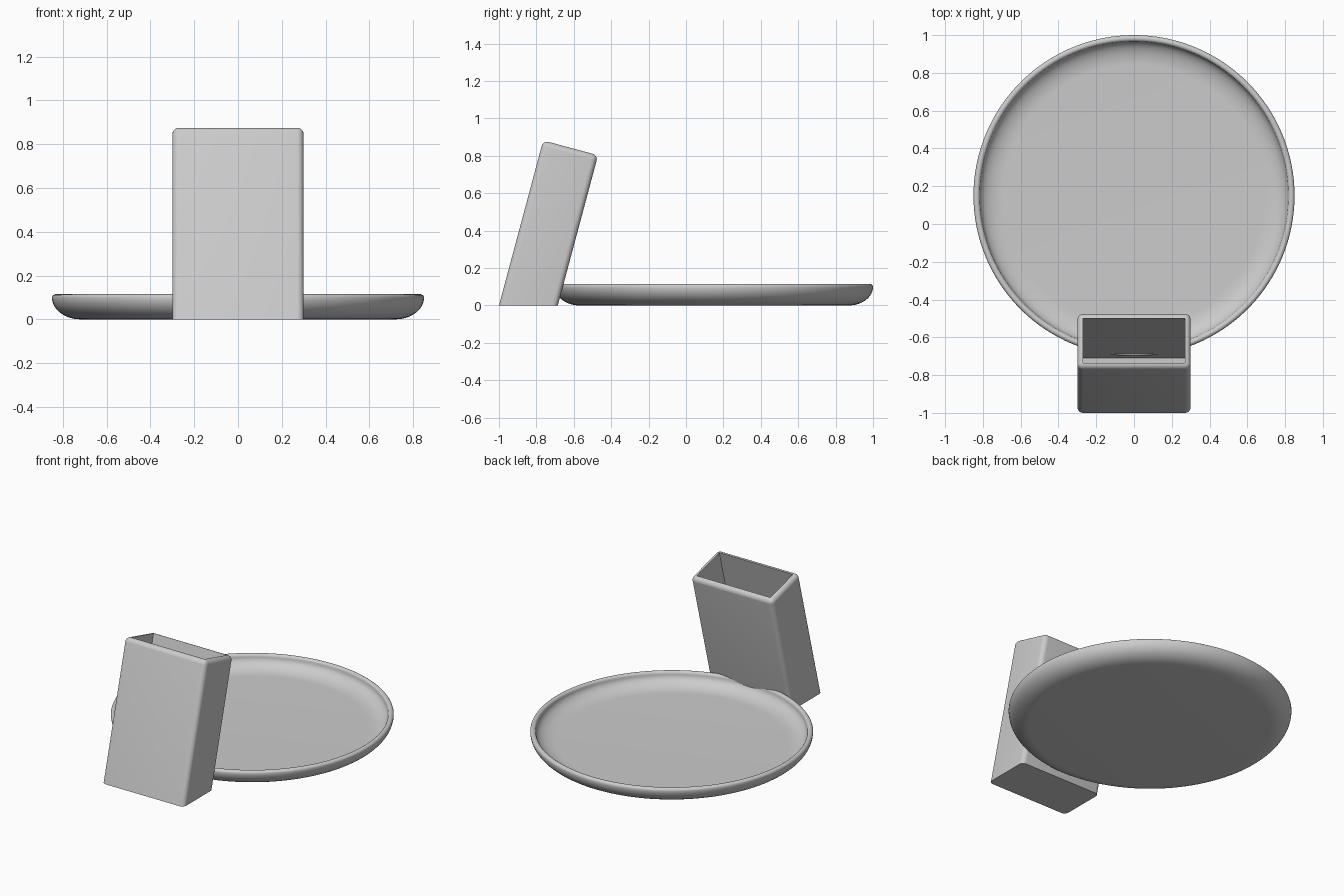
import bpy, bmesh, math
from mathutils import Vector

cube = bpy.data.objects.get("Cube")
if cube:
    bpy.data.objects.remove(cube, do_unlink=True)

grey = bpy.data.materials.new("light_grey")
grey.use_nodes = True
colour = (0.6, 0.6, 0.6, 1)
grey.diffuse_color = colour
grey.node_tree.nodes["Principled BSDF"].inputs["Base Color"].default_value = colour


def finish(bm, name, angle):
    bmesh.ops.recalc_face_normals(bm, faces=bm.faces)
    mesh = bpy.data.meshes.new(name)
    bm.to_mesh(mesh)
    bm.free()
    mesh.materials.append(grey)
    obj = bpy.data.objects.new(name, mesh)
    bpy.context.collection.objects.link(obj)
    bpy.ops.object.select_all(action="DESELECT")
    obj.select_set(True)
    bpy.context.view_layer.objects.active = obj
    bpy.ops.object.shade_smooth_by_angle(angle=math.radians(angle))
    return obj


def arc(cx, cz, rx, rz, start, end, steps):
    angles = [math.radians(start + (end - start) * i / steps) for i in range(steps + 1)]
    return [(cx + rx * math.cos(a), cz + rz * math.sin(a)) for a in angles]


# Round plate: curved underside, rolled lip, hollow with a flat floor
profile = [(0, 0)]
profile += arc(0.72, 0.1, 0.13, 0.1, -90, 0, 12)
profile += arc(0.833, 0.098, 0.017, 0.017, 0, 180, 8)[1:]
profile += arc(0.69, 0.098, 0.126, 0.068, 0, -90, 12)[1:]
profile += [(0, 0.03)]
bm = bmesh.new()
verts = [bm.verts.new((r, 0, z)) for r, z in profile]
edges = [bm.edges.new(pair) for pair in zip(verts, verts[1:])]
bmesh.ops.spin(bm, geom=verts + edges, cent=(0, 0, 0), axis=(0, 0, 1),
               angle=math.tau, steps=128, use_merge=True)
bmesh.ops.remove_doubles(bm, verts=bm.verts, dist=0.0001)
plate = finish(bm, "plate", 40)
plate.location.y = 0.15

# Leaning holder: rounded block with a level base
tilt = math.radians(15)
up = Vector((0, math.sin(tilt), math.cos(tilt)))
across = Vector((0, math.cos(tilt), -math.sin(tilt)))
length, depth, half_width, rounding = 0.913, 0.304, 0.3, 0.03
bm = bmesh.new()
bmesh.ops.create_cube(bm, size=1)
for v in bm.verts:
    d = depth * (v.co.y + 0.5)
    h = length if v.co.z > 0 else d * math.tan(tilt)
    v.co = Vector((2 * half_width * v.co.x, -1, 0)) + across * d + up * h
round_edges = [e for e in bm.edges if max(v.co.z for v in e.verts) > 0.1]
bmesh.ops.bevel(bm, geom=round_edges, offset=rounding, offset_type="OFFSET",
                segments=6, profile=0.5, affect="EDGES")

# Open pocket: push the flat top face down to the holder floor
bm.normal_update()
top = max((f for f in bm.faces if f.normal.dot(up) > 0.999), key=lambda f: f.calc_area())
result = bmesh.ops.extrude_face_region(bm, geom=[top])
for v in result["geom"]:
    if isinstance(v, bmesh.types.BMVert):
        v.co -= up * ((v.co.z - 0.03) / up.z)
if top.is_valid:
    bmesh.ops.delete(bm, geom=[top], context="FACES_ONLY")
finish(bm, "holder", 30)
